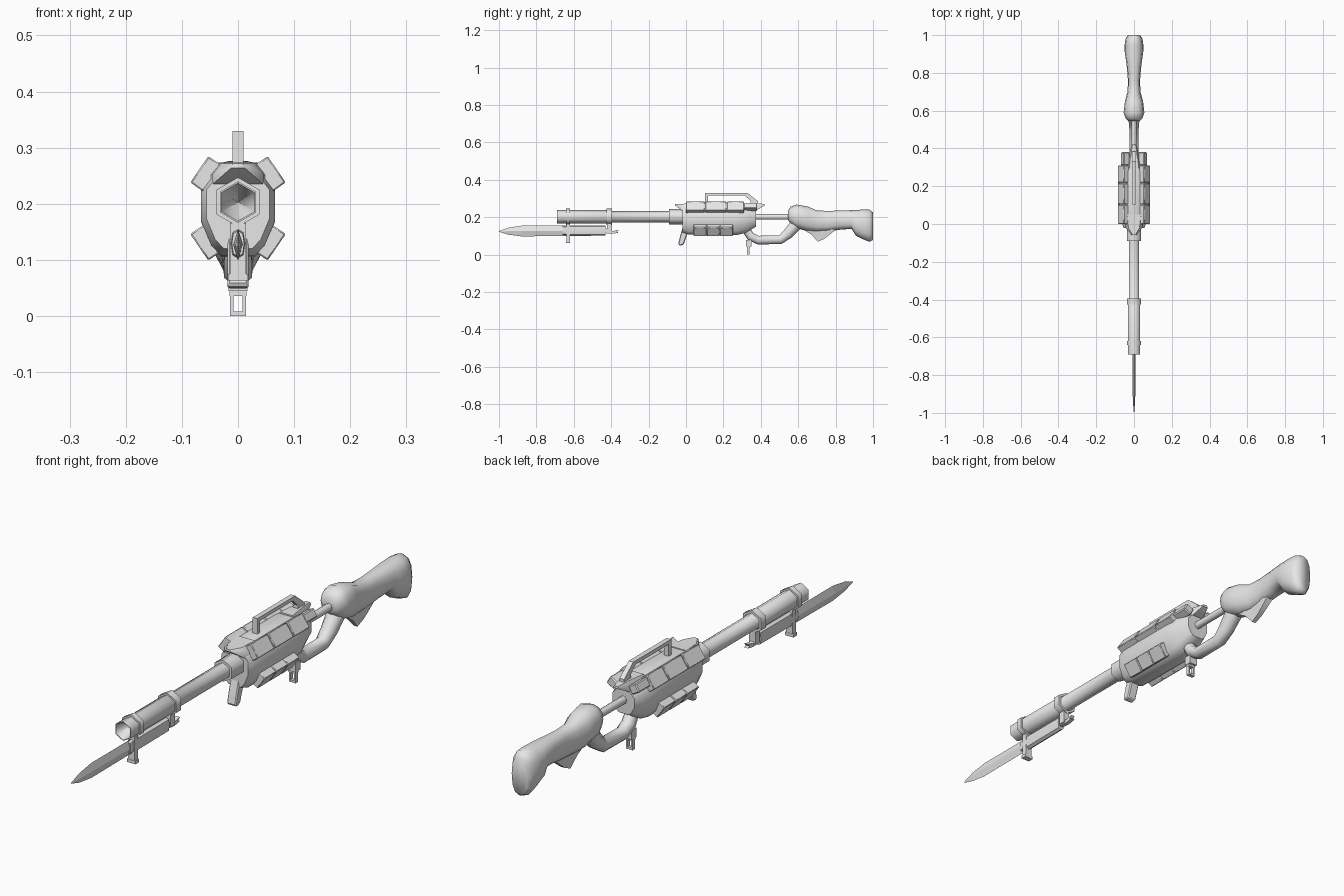
import bpy, bmesh, math
from mathutils import Matrix, Vector

if "Cube" in bpy.data.objects:
    bpy.data.objects.remove(bpy.data.objects["Cube"])

steel = bpy.data.materials.new("plain_grey")
steel.diffuse_color = (0.8, 0.8, 0.8, 1)
steel.use_nodes = True
steel.node_tree.nodes["Principled BSDF"].inputs["Base Color"].default_value = steel.diffuse_color


def finish(name, bm, smooth=None, bevel=0):
    bmesh.ops.recalc_face_normals(bm, faces=bm.faces)
    me = bpy.data.meshes.new(name)
    bm.to_mesh(me)
    bm.free()
    ob = bpy.data.objects.new(name, me)
    bpy.context.collection.objects.link(ob)
    me.materials.append(steel)
    if bevel:
        m = ob.modifiers.new("bevel", 'BEVEL')
        m.width, m.segments = bevel, 1
    if smooth:
        bpy.context.view_layer.objects.active = ob
        ob.select_set(True)
        bpy.ops.object.shade_smooth_by_angle(angle=math.radians(smooth))
        ob.select_set(False)
    return ob


def skin(name, rings, smooth=None, closed=False):
    """Join rings of points; cap the ends, or close into a loop."""
    bm = bmesh.new()
    vs = [[bm.verts.new(p) for p in r] for r in rings]
    n = len(rings[0])
    pairs = list(zip(vs, vs[1:])) + ([(vs[-1], vs[0])] if closed else [])
    for a, b in pairs:
        for i in range(n):
            bm.faces.new((a[i], a[(i + 1) % n], b[(i + 1) % n], b[i]))
    if not closed:
        bm.faces.new(vs[0])
        bm.faces.new(vs[-1])
    return finish(name, bm, smooth)


def loft(name, stations, n=12, smooth=None, power=1.0):
    """Rings along y; station = y, z low, z high, half width. Power below 1 squares them."""
    def bend(v):
        return math.copysign(abs(v) ** power, v) if abs(v) > 1e-6 else 0.0
    rings = []
    for y, lo, hi, w in stations:
        ang = [2 * math.pi * i / n for i in range(n)]
        rings.append([(w * bend(math.sin(a)), y, (lo + hi) / 2 + (hi - lo) / 2 * bend(math.cos(a))) for a in ang])
    return skin(name, rings, smooth)


def slab(name, outline, w, bevel=0):
    """Side outline in (y, z) extruded across x."""
    bm = bmesh.new()
    f = bm.faces.new([bm.verts.new((-w, y, z)) for y, z in outline])
    ext = bmesh.ops.extrude_face_region(bm, geom=[f])
    bmesh.ops.translate(bm, vec=(2 * w, 0, 0),
                        verts=[v for v in ext['geom'] if isinstance(v, bmesh.types.BMVert)])
    return finish(name, bm, None, bevel)


def box(name, c, size, tilt=0.0, bevel=0, smooth=None):
    bm = bmesh.new()
    bmesh.ops.create_cube(bm, size=1, matrix=Matrix.Translation(c)
                          @ Matrix.Rotation(tilt, 4, 'Y') @ Matrix.Diagonal((*size, 1)))
    return finish(name, bm, smooth, bevel)


def hex_tube(name, zc, profile, closed=False):
    """Six-sided part around the bore; profile = (y, radius)."""
    rings = [[(r * math.sin(k * math.pi / 3), y, zc + r * math.cos(k * math.pi / 3))
              for k in range(6)] for y, r in profile]
    return skin(name, rings, 65, closed)


# Barrel with a conical bore, step and rear collar
Z = 0.203
hex_tube("barrel", Z, [(-0.60, 0.001), (-0.69, 0.034), (-0.69, 0.037), (-0.41, 0.037),
                       (-0.40, 0.031), (-0.09, 0.031), (-0.09, 0.042), (0.01, 0.042)])

# Bayonet clamps and struts
for nm, y, h in (("front", -0.63, 0.011), ("rear", -0.41, 0.015)):
    hex_tube(nm + "_clamp", Z, [(y - h, 0.034), (y - h, 0.044), (y + h, 0.044), (y + h, 0.034)], True)
box("front_strut", (0, -0.63, 0.115), (0.028, 0.02, 0.10))
box("front_strut_foot", (0, -0.63, 0.069), (0.036, 0.022, 0.012))
box("rear_strut", (0, -0.41, 0.143), (0.026, 0.026, 0.05))

# Bayonet: diamond blade, grip and pommel hook
loft("bayonet_blade", [(-1.0, 0.122, 0.126, 0.001), (-0.95, 0.107, 0.144, 0.005),
                       (-0.88, 0.098, 0.155, 0.008), (-0.60, 0.100, 0.155, 0.009)], 4)
loft("bayonet_grip", [(-0.66, 0.106, 0.152, 0.011), (-0.62, 0.100, 0.157, 0.014),
                      (-0.43, 0.102, 0.157, 0.014)], 8, 50, 0.75)
slab("pommel_hook", [(-0.43, 0.115), (-0.39, 0.112), (-0.36, 0.118), (-0.37, 0.122), (-0.36, 0.133),
                     (-0.39, 0.126), (-0.43, 0.14)], 0.008)

# Receiver: faceted section swept along y
half = [(0.030, 0.272), (0.046, 0.255), (0.066, 0.228), (0.066, 0.168), (0.048, 0.125), (0.030, 0.105)]
section = half + [(-x, z) for x, z in reversed(half)]
rings = []
for y, sx, sz in ((-0.02, 0.85, 0.85), (0.015, 1, 0.98), (0.27, 1, 1), (0.315, 0.95, 0.9), (0.375, 0.7, 0.55)):
    rings.append([(x * sx, y, 0.205 + (z - 0.205) * sz) for x, z in section])
skin("receiver", rings, 50)

# Diagonal side pads, each set facing outward from the receiver
upper = ((0.0, 0.10), (0.105, 0.215), (0.22, 0.31))
lower = ((0.04, 0.11), (0.112, 0.18), (0.182, 0.25))
for s, side in ((1, "right"), (-1, "left")):
    for row, spans, edge, up in (("upper", upper, (0.069, 0.2615), 1), ("lower", lower, (0.069, 0.1225), -1)):
        tilt = math.radians(34.5) * up
        normal = Vector((math.cos(tilt), 0, math.sin(tilt)))
        mid = Vector((edge[0], 0, edge[1])) - normal * 0.02
        for i, (a, b) in enumerate(spans):
            box(f"{side}_{row}_pad_{i + 1}", (s * mid.x, (a + b) / 2, mid.z),
                (0.04, b - a, 0.057), -tilt * s, 0.0025, 50)
        core = mid - normal * 0.006
        a, b = spans[0][0], spans[-1][1]
        box(f"{side}_{row}_pad_base", (s * core.x, (a + b) / 2, core.z), (0.04, b - a - 0.01, 0.05), -tilt * s)
    box(side + "_rear_lug", (s * 0.046, 0.345, 0.255), (0.036, 0.07, 0.034), -0.5 * s, 0.004)


# Pointed top covers at the front and back
def cover(name, stations):
    skin(name, [[(-w, y, a), (w, y, a), (w, y, (a + b) / 2), (w * 0.65, y, b), (-w * 0.65, y, b),
                 (-w, y, (a + b) / 2)] for y, w, a, b in stations], 50)


cover("front_cover", ((-0.058, 0.012, 0.264, 0.272), (-0.02, 0.045, 0.235, 0.272), (0.05, 0.056, 0.22, 0.274)))
cover("rear_cover", ((0.29, 0.04, 0.23, 0.274), (0.37, 0.026, 0.235, 0.276), (0.42, 0.012, 0.262, 0.271)))

# Carry handle
slab("carry_handle", [(0.102, 0.265), (0.102, 0.33), (0.33, 0.33), (0.385, 0.285), (0.385, 0.268),
                      (0.345, 0.268), (0.345, 0.288), (0.315, 0.316), (0.118, 0.316), (0.118, 0.265)], 0.0095)

# Front hand stop below the receiver
slab("hand_stop", [(-0.012, 0.17), (-0.02, 0.14), (-0.034, 0.09), (-0.042, 0.055), (-0.03, 0.048),
                   (-0.012, 0.055), (0.0, 0.09), (0.01, 0.12), (0.03, 0.17)], 0.019, 0.004)

# Rod from receiver to stock
loft("stock_rod", [(0.36, 0.187, 0.217, 0.014), (0.58, 0.187, 0.217, 0.014)], 8, 50)

# Lower grip arm curving up into the stock: y, z, half width, half thickness
arm = [(0.315, 0.145, 0.024, 0.024), (0.345, 0.098, 0.027, 0.025), (0.385, 0.078, 0.027, 0.025),
       (0.505, 0.080, 0.027, 0.026), (0.545, 0.112, 0.030, 0.031), (0.61, 0.185, 0.036, 0.036)]
rings = []
for i, (y, z, w, t) in enumerate(arm):
    p, q = arm[max(i - 1, 0)], arm[min(i + 1, len(arm) - 1)]
    d = Vector((0, q[0] - p[0], q[1] - p[1])).normalized()
    nrm = Vector((0, -d.z, d.y))
    rings.append([Vector((w * math.sin(a), y, z)) + nrm * t * math.cos(a)
                  for a in [math.pi * (k + 0.5) / 4 for k in range(8)]])
skin("grip_arm", rings, 50)

# Sling loop under the grip arm
box("sling_loop_mount", (0, 0.335, 0.062), (0.034, 0.03, 0.035))
box("sling_loop_top", (0, 0.333, 0.043), (0.030, 0.016, 0.014))
box("sling_loop_bottom", (0, 0.333, 0.004), (0.028, 0.014, 0.008))
for s, side in ((1, "right"), (-1, "left")):
    box("sling_loop_" + side, (s * 0.011, 0.333, 0.024), (0.006, 0.014, 0.045))

# Shoulder stock
loft("stock", [(0.545, 0.185, 0.235, 0.030), (0.56, 0.165, 0.257, 0.045), (0.59, 0.142, 0.268, 0.055),
               (0.65, 0.125, 0.258, 0.048), (0.70, 0.122, 0.236, 0.034), (0.76, 0.125, 0.234, 0.032),
               (0.83, 0.134, 0.236, 0.038), (0.885, 0.138, 0.238, 0.045), (0.91, 0.100, 0.239, 0.049),
               (0.945, 0.083, 0.241, 0.050), (0.98, 0.069, 0.241, 0.045), (1.0, 0.078, 0.226, 0.032)],
     12, 75, 0.85)
# Fin under the stock neck
rings = [[(-w, y, a), (w, y, a), (2 * w, y, 0.17), (-2 * w, y, 0.17)] for y, w, a in
         ((0.60, 0.015, 0.15), (0.67, 0.013, 0.108), (0.705, 0.008, 0.069), (0.74, 0.010, 0.085), (0.81, 0.014, 0.14))]
skin("stock_fin", rings, 60)
